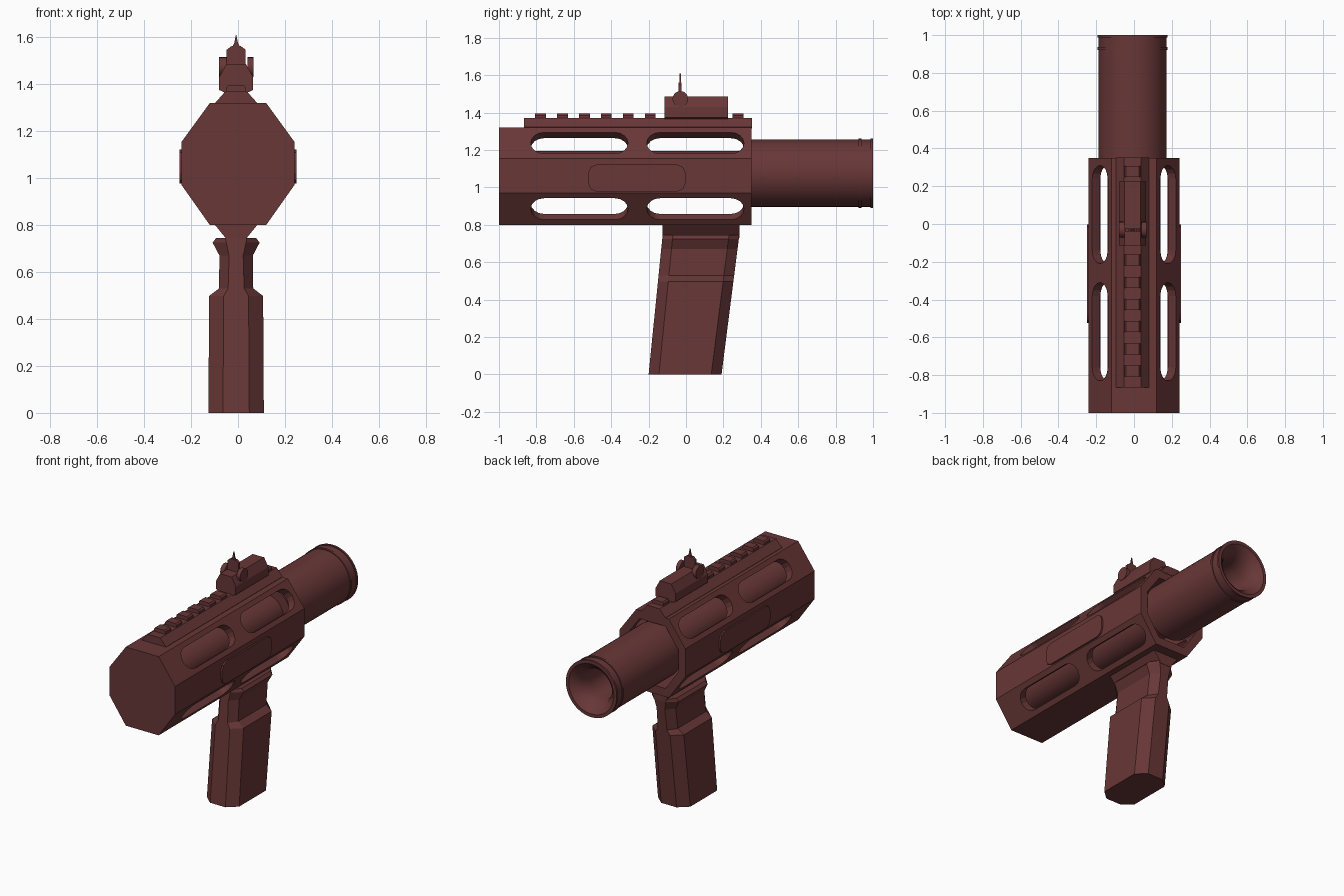
import bpy, bmesh, math
from mathutils import Vector

if "Cube" in bpy.data.objects:
    bpy.data.objects.remove(bpy.data.objects["Cube"])

MAT = bpy.data.materials.new("dark_red")
MAT.diffuse_color = (0.14, 0.038, 0.038, 1)
MAT.use_nodes = True
MAT.node_tree.nodes["Principled BSDF"].inputs["Base Color"].default_value = MAT.diffuse_color
CX = -0.008      # barrel, rail, sight and grip sit slightly off the guard's axis


def loft(name, rings, smooth=False):
    """Skin a list of closed rings and cap both ends."""
    bm = bmesh.new()
    vs = [[bm.verts.new(p) for p in r] for r in rings]
    n = len(rings[0])
    for a, b in zip(vs, vs[1:]):
        for i in range(n):
            bm.faces.new((a[i], a[(i + 1) % n], b[(i + 1) % n], b[i]))
    bm.faces.new(vs[0])
    bm.faces.new(vs[-1])
    bmesh.ops.recalc_face_normals(bm, faces=bm.faces)
    me = bpy.data.meshes.new(name)
    bm.to_mesh(me)
    bm.free()
    ob = bpy.data.objects.new(name, me)
    bpy.context.collection.objects.link(ob)
    me.materials.append(MAT)
    if smooth:
        select(ob)
        bpy.ops.object.shade_smooth_by_angle(angle=math.radians(30))
    return ob


def select(ob):
    bpy.ops.object.select_all(action='DESELECT')
    ob.select_set(True)
    bpy.context.view_layer.objects.active = ob


def along_y(name, prof, y0, y1):
    """Extrude an (x, z) profile along y."""
    return loft(name, [[(x, y, z) for x, z in prof] for y in (y0, y1)])


def mirrored(half):
    """Complete an (x, z) half profile by mirroring it about CX."""
    return [(CX + x, z) for x, z in half] + [(CX - x, z) for x, z in reversed(half)]


def stadium(length, width, seg=8):
    r, h, pts = width / 2, (length - width) / 2, []
    for s in (1, -1):
        for i in range(seg + 1):
            a = math.pi * (i / seg - 0.5)
            pts.append((s * (h + r * math.cos(a)), s * r * math.sin(a)))
    return pts


def cut(ob, cutter):
    cutter.hide_render = True
    m = ob.modifiers.new("cut", 'BOOLEAN')
    m.operation, m.solver, m.object = 'DIFFERENCE', 'EXACT', cutter
    select(ob)
    bpy.ops.object.modifier_apply(modifier=m.name)
    bpy.data.objects.remove(cutter)


# Octagonal hand guard, hollow and open at the muzzle end
octo = [(.24, .97), (.24, 1.155), (.12, 1.32), (-.12, 1.32),
        (-.24, 1.155), (-.24, .97), (-.12, .80), (.12, .80)]
guard = along_y("hand_guard", octo, -1, .35)
inner = [(x * .79, 1.06 + (z - 1.06) * .79) for x, z in octo]
cut(guard, along_y("guard_bore", inner, -.95, .5))

# Long rounded slots through the four diagonal faces
for sx in (1, -1):
    for sz, zc in ((1, 1.2375), (-1, .885)):
        for yc in (-.57, .05):
            n = Vector((sx * .81, 0, sz * .59)).normalized()
            t = Vector((-n.z, 0, n.x))
            c = Vector((sx * .18, yc, zc))
            rings = [[c + n * d + t * v + Vector((0, u, 0)) for u, v in stadium(.52, .14)]
                     for d in (-.09, .05)]
            cut(guard, loft("slot_cutter", rings))

# Raised side pads
for sx, nm in ((1, "right"), (-1, "left")):
    hy, hz, c = .26, .0725, .045
    shape = [(hy, hz - c), (hy - c * .3, hz - c * .3), (hy - c, hz), (c - hy, hz),
             (c * .3 - hy, hz - c * .3), (-hy, hz - c), (-hy, c - hz),
             (c * .3 - hy, c * .3 - hz), (c - hy, -hz), (hy - c, -hz),
             (hy - c * .3, c * .3 - hz), (hy, c - hz)]
    loft("side_pad_" + nm, [[(sx * x, u - .263, v + 1.05) for u, v in shape]
                            for x in (.22, .25)])

# Barrel: slim inside the guard, wide outside, two rings, funnel muzzle and bore
prof = [(-.96, .12), (.315, .12), (.315, .18), (.922, .18), (.922, .185), (.937, .185),
        (.937, .18), (.987, .18), (.987, .186), (1, .186), (1, .165), (.98, .14),
        (.95, .117), (.91, .103), (.87, .10), (.55, .10)]
N = 48
loft("barrel", [[(CX + r * math.cos(2 * math.pi * i / N), y,
                  1.076 + r * math.sin(2 * math.pi * i / N)) for i in range(N)]
                for y, r in prof], smooth=True)

# Top rail with ten teeth
along_y("top_rail", mirrored([(.088, 1.315), (.088, 1.322), (.045, 1.37)]), -.865, .352)
for i in range(10):
    y = -.807 + i * .1173
    along_y(f"rail_tooth_{i + 1}", mirrored([(.042, 1.365), (.042, 1.385), (.034, 1.395)]),
            y, y + .058)

# Sight: body, side knobs, post and spike
along_y("sight_body", mirrored([(.05, 1.365), (.072, 1.375), (.072, 1.43), (.042, 1.485)]),
        -.115, .225)
for x0, x1, nm in ((-.08, -.05, "left"), (.04, .066, "right")):
    loft("sight_knob_" + nm, [[(x, -.03 + .042 * math.cos(a), 1.473 + .042 * math.sin(a))
                               for a in (2 * math.pi * i / 20 for i in range(20))]
                              for x in (x0, x1)], smooth=True)
along_y("sight_post", mirrored([(.04, 1.47), (.04, 1.547), (.02, 1.562)]), -.041, -.023)
along_y("sight_spike", mirrored([(.018, 1.555), (.008, 1.575), (.001, 1.61)]), -.035, -.028)

# Grip mount under the guard
along_y("grip_mount", mirrored([(.092, .803), (.045, .745), (.045, .73)]), -.125, .285)

# Raked grip with chamfered corners: (z, half width, half width of end flat)
rings = []
for z, w, f in ((0, .118, .056), (.498, .115, .053), (.53, .073, .034), (.67, .071, .03),
                (.725, .1, .042), (.745, .085, .045)):
    k = z / .745
    y0, y1, c = -.2 + .075 * k, .19 + .095 * k, .055
    rings.append([(CX + x, y, z) for x, y in
                  ((f, y0), (w, y0 + c), (w, y1 - c), (f, y1),
                   (-f, y1), (-w, y1 - c), (-w, y0 + c), (-f, y0))])
loft("grip", rings)
